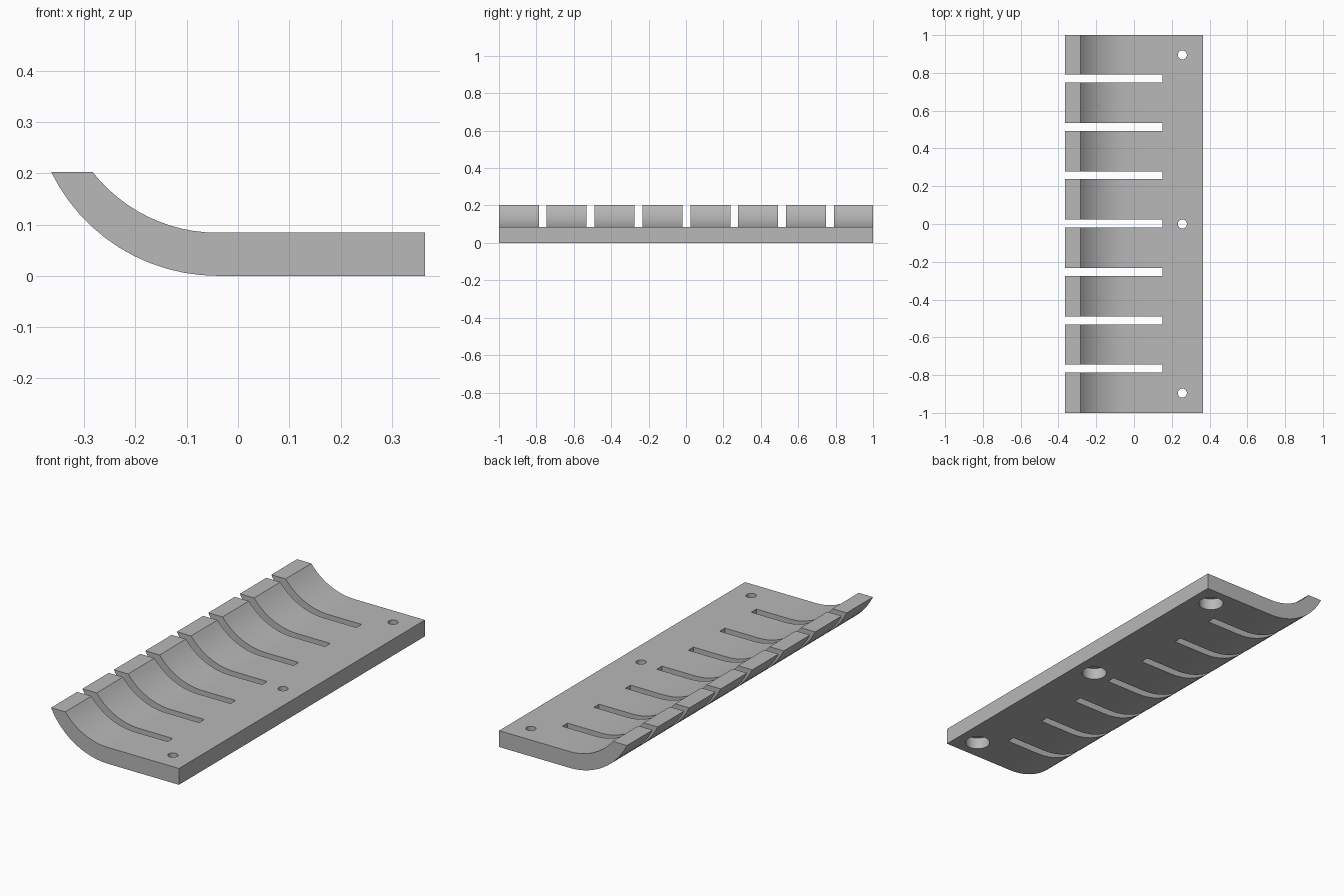
import bpy, bmesh, math

if "Cube" in bpy.data.objects:
    bpy.data.objects.remove(bpy.data.objects["Cube"], do_unlink=True)

TOP, THICK, HALF_X, BEND_X = 0.202, 0.084, 0.364, -0.04

grey = bpy.data.materials.new("plain grey")
grey.use_nodes = True
colour = (0.48, 0.48, 0.48, 1)
grey.diffuse_color = colour
grey.node_tree.nodes["Principled BSDF"].inputs["Base Color"].default_value = colour


def add_object(name, bm):
    mesh = bpy.data.meshes.new(name)
    bmesh.ops.recalc_face_normals(bm, faces=bm.faces)
    bm.to_mesh(mesh)
    bm.free()
    mesh.materials.append(grey)
    ob = bpy.data.objects.new(name, mesh)
    bpy.context.collection.objects.link(ob)
    return ob


def extrude_y(name, profile, y0, y1):
    bm = bmesh.new()
    face = bm.faces.new([bm.verts.new((x, y0, z)) for x, z in profile])
    out = bmesh.ops.extrude_face_region(bm, geom=[face])
    moved = [v for v in out["geom"] if isinstance(v, bmesh.types.BMVert)]
    bmesh.ops.translate(bm, verts=moved, vec=(0, y1 - y0, 0))
    return add_object(name, bm)


def cylinder(name, x, y, z0, z1, radius):
    bm = bmesh.new()
    bmesh.ops.create_cone(bm, cap_ends=True, segments=40, radius1=radius,
                          radius2=radius, depth=z1 - z0)
    bmesh.ops.translate(bm, verts=bm.verts, vec=(x, y, (z0 + z1) / 2))
    return add_object(name, bm)


def arc(tip_x, base_z, steps=12):
    """Arc tangent to the flat part, ending at the raised tip."""
    dx, dz = BEND_X - tip_x, TOP - base_z
    r = (dx * dx + dz * dz) / (2 * dz)
    end = math.atan2(dx, r - dz)
    return [(BEND_X - r * math.sin(end * i / steps),
             base_z + r * (1 - math.cos(end * i / steps))) for i in range(steps + 1)]


# Plate with an upturned edge
profile = [(HALF_X, 0)] + arc(-HALF_X, 0) + arc(-0.283, THICK)[::-1] + [(HALF_X, THICK)]
plate = extrude_y("slotted_curved_plate", profile, -1, 1)

# Seven slots, open at the raised edge
cutters = []
slot = [(-0.5, -0.1), (0.15, -0.1), (0.15, 0.3), (-0.5, 0.3)]
for i in range(-3, 4):
    y = i * 0.256 + 0.002
    cutters.append(extrude_y("slot_cutter", slot, y - 0.021, y + 0.021))

# Three screw holes, widened from below
for y in (-0.895, 0, 0.895):
    cutters.append(cylinder("counterbore_cutter", 0.256, y, -0.1, 0.06, 0.06))
    cutters.append(cylinder("hole_cutter", 0.256, y, 0.03, 0.2, 0.024))

bpy.ops.object.select_all(action="DESELECT")
bpy.context.view_layer.objects.active = plate
plate.select_set(True)
for cutter in cutters:
    cutter.hide_render = True
    mod = plate.modifiers.new("cut", "BOOLEAN")
    mod.operation = "DIFFERENCE"
    mod.solver = "EXACT"
    mod.object = cutter
    bpy.ops.object.modifier_apply(modifier=mod.name)
    bpy.data.objects.remove(cutter, do_unlink=True)

bpy.ops.object.shade_smooth_by_angle(angle=math.radians(30))
